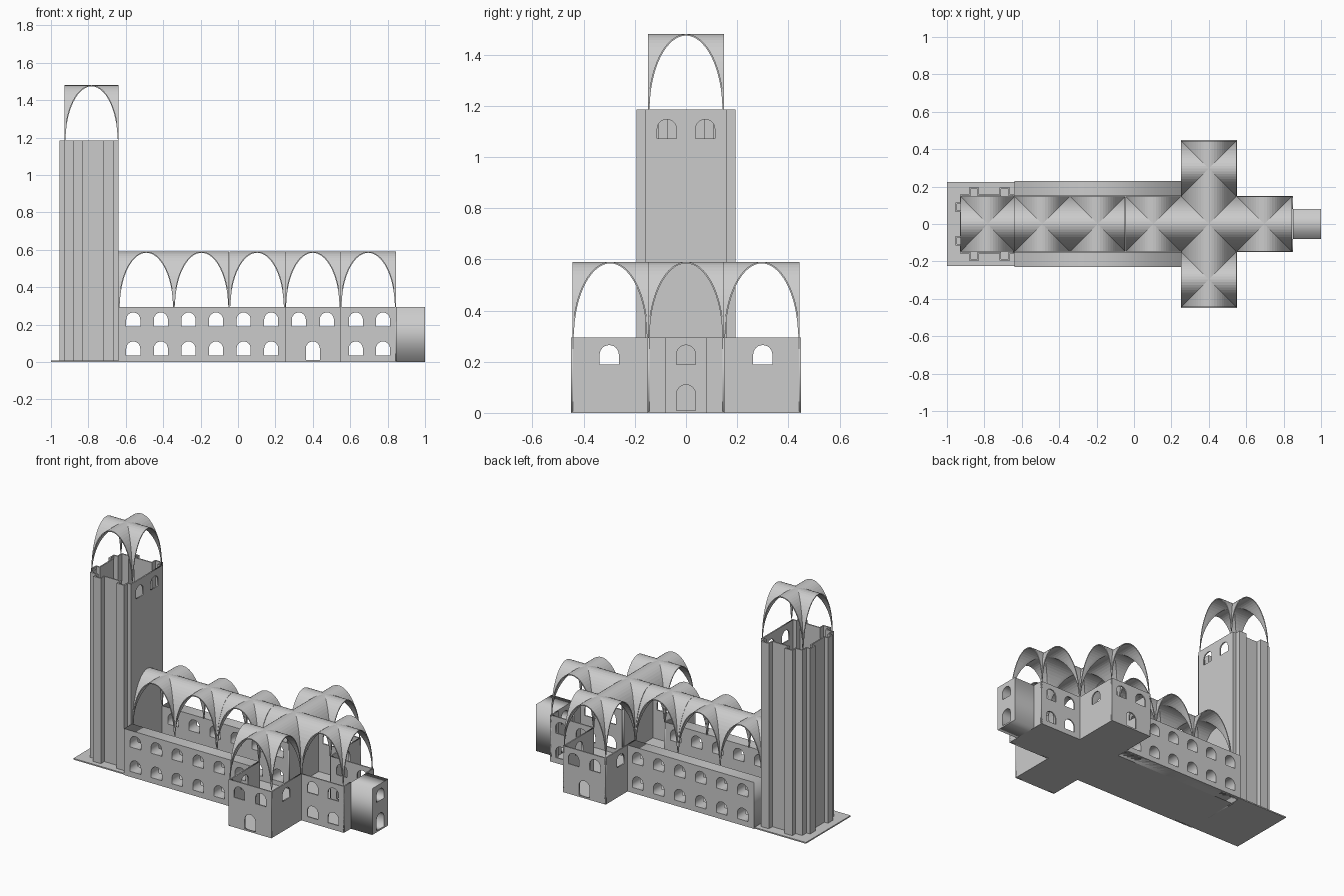
import bpy, bmesh, math

if "Cube" in bpy.data.objects:
    bpy.data.objects.remove(bpy.data.objects["Cube"])

H = 0.295            # wall height
W = 0.075            # opening width
T = 0.008            # thin wall thickness


def link(name, bm):
    me = bpy.data.meshes.new(name)
    bm.to_mesh(me)
    bm.free()
    ob = bpy.data.objects.new(name, me)
    bpy.context.collection.objects.link(ob)
    return ob


def box(name, x0, x1, y0, y1, z0, z1):
    bm = bmesh.new()
    bmesh.ops.create_cube(bm, size=1)
    for v in bm.verts:
        v.co = ((x0 + x1) / 2 + v.co.x * (x1 - x0),
                (y0 + y1) / 2 + v.co.y * (y1 - y0),
                (z0 + z1) / 2 + v.co.z * (z1 - z0))
    return link(name, bm)


def arch(u, v, h):
    """Outline of a round-headed opening, centred on u, sill at v."""
    r = W / 2
    pts = [(u - r, v), (u + r, v)]
    for i in range(13):
        a = math.pi * i / 12
        pts.append((u + r * math.cos(a), v + h - r + r * math.sin(a)))
    return pts


def wall(name, axis, a0, a1, at, thick, openings=(), z1=H):
    """Pierced wall running along x or y, centred on coordinate 'at'."""
    cu = bpy.data.curves.new(name, 'CURVE')
    cu.dimensions = '2D'
    cu.fill_mode = 'BOTH'
    cu.extrude = thick / 2
    loops = [[(a0, 0), (a1, 0), (a1, z1), (a0, z1)]] + [arch(*o) for o in openings]
    for pts in loops:
        sp = cu.splines.new('POLY')
        sp.points.add(len(pts) - 1)
        for p, (u, v) in zip(sp.points, pts):
            p.co = (u, v, 0, 1)
        sp.use_cyclic_u = True
    ob = bpy.data.objects.new(name, cu)
    bpy.context.collection.objects.link(ob)
    if axis == 'x':
        ob.location = (0, at, 0)
        ob.rotation_euler = (math.pi / 2, 0, 0)
    else:
        ob.location = (at, 0, 0)
        ob.rotation_euler = (math.pi / 2, 0, math.pi / 2)
    bpy.ops.object.select_all(action='DESELECT')
    ob.select_set(True)
    bpy.context.view_layer.objects.active = ob
    bpy.ops.object.convert(target='MESH')


def vault(name, cx, cy, z, rx=0.148, ry=0.148, h=0.295, n=32):
    """Groin vault: two crossing barrels meeting on the diagonals."""
    bm = bmesh.new()
    ang = [math.pi * i / n for i in range(n + 1)]
    g = [[bm.verts.new((cx - rx * math.cos(a), cy - ry * math.cos(b),
                        z + h * max(math.sin(a), math.sin(b))))
          for b in ang] for a in ang]
    for i in range(n):
        for j in range(n):
            a, b, c, d = g[i][j], g[i + 1][j], g[i + 1][j + 1], g[i][j + 1]
            if i == j:
                fs = [(a, b, c), (a, c, d)]
            elif i + j == n - 1:
                fs = [(a, b, d), (b, c, d)]
            else:
                fs = [(a, b, c, d)]
            for f in fs:
                bm.faces.new(f)
    ob = link(name, bm)
    m = ob.modifiers.new("thickness", 'SOLIDIFY')
    m.thickness = 0.006
    m.offset = -1


# floor slabs
box("tower_floor", -1, -0.64, -0.225, 0.225, 0, 0.008)
box("nave_floor", -0.64, 0.25, -0.23, 0.23, 0, 0.006)
box("transept_floor", 0.25, 0.55, -0.45, 0.45, 0, 0.006)
box("choir_floor", 0.55, 0.85, -0.15, 0.15, 0, 0.006)

# mirrored side walls
UP, LOW = 0.19, 0.035
nave_x = [-0.56 + 0.1475 * i for i in range(6)]
for s, side in ((-1, "front"), (1, "back")):
    wall(f"nave_wall_{side}", 'x', -0.64, 0.25, s * 0.19, 0.08,
         [(x, v, 0.075) for x in nave_x for v in (UP, LOW)])
    wall(f"transept_end_{side}", 'x', 0.25, 0.55, s * (0.45 - T / 2), T,
         [(0.325, UP, 0.075), (0.475, UP, 0.075), (0.4, 0.01, 0.1)])
    lo, hi = sorted((s * 0.15, s * 0.45))
    for x, e in ((0.25 + T / 2, "west"), (0.55 - T / 2, "east")):
        wall(f"transept_{e}_wall_{side}", 'y', lo, hi, x, T, [(s * 0.3, UP, 0.075)])
    wall(f"choir_wall_{side}", 'x', 0.55, 0.85, s * (0.15 - T / 2), T,
         [(x, v, 0.075) for x in (0.63, 0.775) for v in (UP, LOW)])
    lo, hi = sorted((s * 0.08, s * 0.15))
    wall(f"choir_end_{side}", 'y', lo, hi, 0.85 - T / 2, T)

# entrance block
wall("entrance_block", 'y', -0.08, 0.08, 0.925, 0.15,
     [(0, UP, 0.075), (0, 0.01, 0.1)])

# tower: pierced east wall and a folded shell with buttress ribs
TOP = 1.185
wall("tower_east_wall", 'y', -0.155, 0.155, -0.64 - T / 2, T,
     [(-0.075, 1.072, 0.075), (0.075, 1.072, 0.075)], TOP)
half = [(-0.64, -0.155), (-0.668, -0.155), (-0.668, -0.19), (-0.714, -0.19),
        (-0.714, -0.155), (-0.833, -0.155), (-0.833, -0.19), (-0.879, -0.19),
        (-0.879, -0.155), (-0.925, -0.155), (-0.925, -0.112), (-0.95, -0.112),
        (-0.95, -0.068), (-0.925, -0.068)]
path = half + [(x, -y) for x, y in reversed(half)]
bm = bmesh.new()
rows = [[bm.verts.new((x, y, z)) for x, y in path] for z in (0, TOP)]
for i in range(len(path) - 1):
    bm.faces.new((rows[0][i], rows[1][i], rows[1][i + 1], rows[0][i + 1]))
bmesh.ops.recalc_face_normals(bm, faces=bm.faces)
shell = link("tower_shell", bm)
m = shell.modifiers.new("thickness", 'SOLIDIFY')
m.thickness = T
m.offset = 0
m.use_even_offset = True

# vaults
for i, x in enumerate((-0.49, -0.195, 0.102, 0.4, 0.696)):
    vault(f"vault_{i + 1}", x, 0, H)
vault("transept_vault_front", 0.4, -0.296, H)
vault("transept_vault_back", 0.4, 0.296, H)
vault("tower_vault", -0.783, 0, TOP, rx=0.145)
